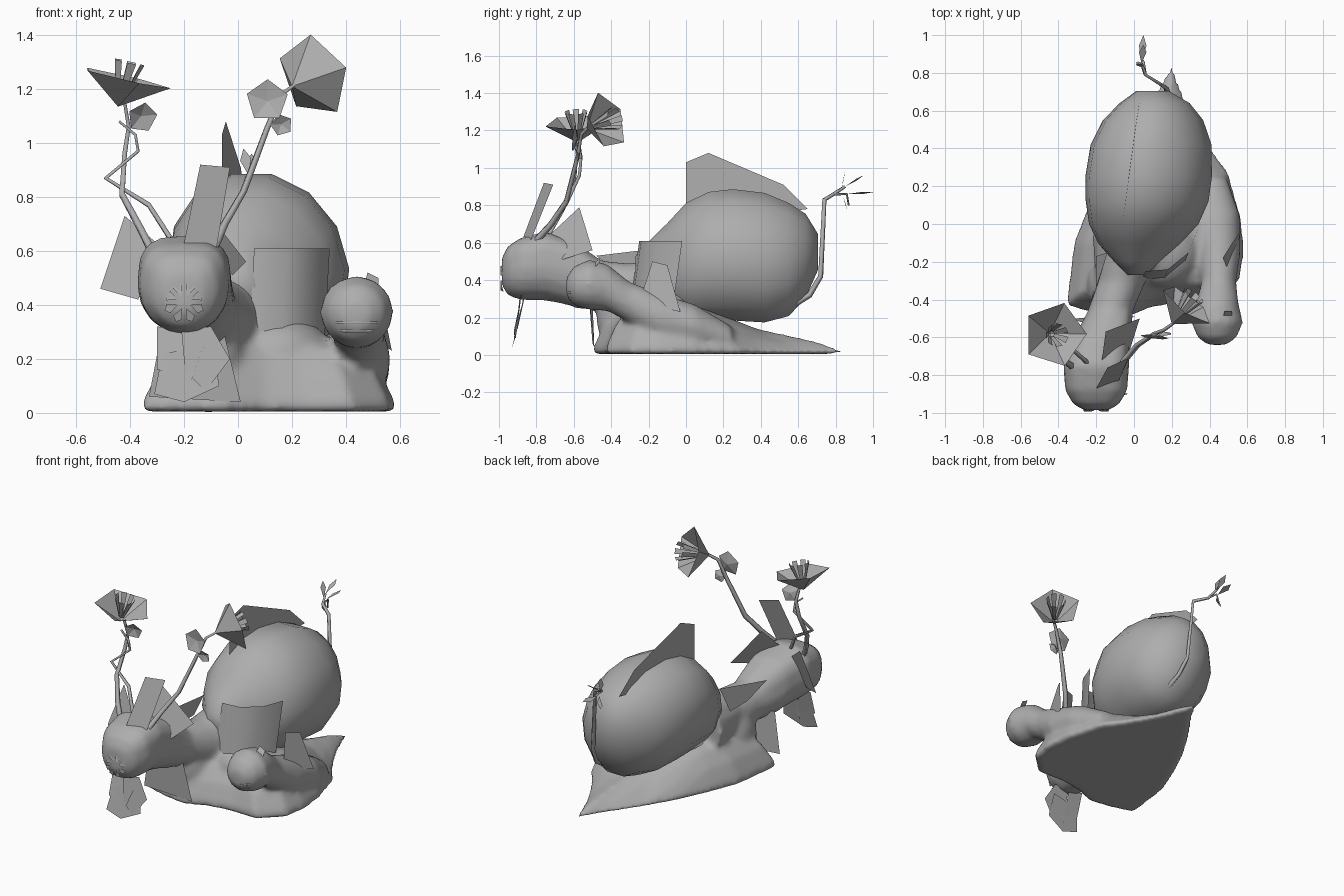
import bpy, bmesh, math
from mathutils import Vector, Matrix

cube = bpy.data.objects.get("Cube")
if cube:
    bpy.data.objects.remove(cube, do_unlink=True)

grey = bpy.data.materials.new("plain_grey")
grey.use_nodes = True
tone = (0.42, 0.42, 0.42, 1)
grey.diffuse_color = tone
grey.node_tree.nodes["Principled BSDF"].inputs["Base Color"].default_value = tone


def finish(name, bm, smooth=False, closed=False):
    if closed:
        bmesh.ops.recalc_face_normals(bm, faces=bm.faces[:])
    mesh = bpy.data.meshes.new(name)
    bm.to_mesh(mesh)
    bm.free()
    mesh.materials.append(grey)
    for p in mesh.polygons:
        p.use_smooth = smooth
    obj = bpy.data.objects.new(name, mesh)
    bpy.context.collection.objects.link(obj)
    return obj


def bridge(bm, rings):
    """Skin a list of point rings and cap both ends."""
    rows = [[bm.verts.new(p) for p in ring] for ring in rings]
    n = len(rows[0])
    for a, b in zip(rows, rows[1:]):
        for i in range(n):
            j = (i + 1) % n
            bm.faces.new((a[i], a[j], b[j], b[i]))
    bm.faces.new(rows[0])
    bm.faces.new(rows[-1])


def loft(bm, sections, sides, square=1.0):
    """Upright oval sections (x, y, z, half width, half height) along y."""
    rings = []
    for x, y, z, w, h in sections:
        ring = []
        for i in range(sides):
            a = math.tau * i / sides
            c, s = math.cos(a), math.sin(a)
            e = square if s > 0.01 else 1.0
            ring.append((x + w * math.copysign(abs(c) ** e, c), y,
                         z + h * math.copysign(abs(s) ** e, s)))
        rings.append(ring)
    bridge(bm, rings)


def blob(bm, centre, size):
    m = Matrix.Translation(centre) @ Matrix.Diagonal((*size, 1))
    bmesh.ops.create_icosphere(bm, subdivisions=3, radius=1, matrix=m)


def plate(name, *points):
    bm = bmesh.new()
    bm.faces.new([bm.verts.new(p) for p in points])
    return finish(name, bm)


def stalk(name, points, start, end):
    curve = bpy.data.curves.new(name, "CURVE")
    curve.dimensions = "3D"
    curve.bevel_depth = 1
    curve.bevel_resolution = 0
    curve.use_fill_caps = True
    line = curve.splines.new("POLY")
    line.points.add(len(points) - 1)
    for i, p in enumerate(points):
        line.points[i].co = (*p, 1)
        line.points[i].radius = start + (end - start) * i / (len(points) - 1)
    curve.materials.append(grey)
    obj = bpy.data.objects.new(name, curve)
    bpy.context.collection.objects.link(obj)


def flower(name, tip, axis, radius, depth, turn=0.0, stamens=0):
    """Five sided cup opening along axis, with flat stamen strips."""
    bm = bmesh.new()
    apex = bm.verts.new((0, 0, 0))
    rim = [bm.verts.new((radius * math.cos(turn + math.tau * i / 5),
                         radius * math.sin(turn + math.tau * i / 5), depth)) for i in range(5)]
    for i in range(5):
        bm.faces.new((apex, rim[i], rim[(i + 1) % 5]))
    for i in range(stamens):
        a = math.tau * i / stamens
        out, side = Vector((math.cos(a), math.sin(a), 0)), Vector((-math.sin(a), math.cos(a), 0))
        base, top = out * 0.015 + Vector((0, 0, depth * 0.3)), out * 0.06 + Vector((0, 0, depth + 0.06))
        bm.faces.new([bm.verts.new(v) for v in (base - side * 0.008, base + side * 0.008,
                                                top + side * 0.017, top - side * 0.017)])
    q = Vector(axis).to_track_quat("Z", "Y").to_matrix().to_4x4()
    bm.transform(Matrix.Translation(tip) @ q)
    return finish(name, bm)


# Body: spreading foot, chest and two necks fused into one skin
outline = [(-.36, -.43), (-.2, -.48), (-.05, -.5), (.1, -.44), (.25, -.42), (.42, -.43),
           (.56, -.3), (.585, -.15), (.57, .03), (.5, .28), (.4, .42), (.29, .62),
           (.2, .85), (.13, .73), (-.03, .5), (-.15, .3), (-.25, .08), (-.32, -.1)]
bm = bmesh.new()
rings = []
for s, h in ((1, 0), (.985, .045), (.87, .15), (.7, .235), (.5, .27), (.3, .28)):
    ring = []
    for x, y in outline:
        px, py = .12 + (x - .12) * s, -.05 + (y + .05) * s
        ring.append((px, py, .005 + h * max(.4, min(1, (.75 - py) / .75))))
    rings.append(ring)
bridge(bm, rings)
blob(bm, (-.11, -.32, .2), (.14, .16, .2))
blob(bm, (.15, -.14, .22), (.2, .2, .14))
loft(bm, [(-.02, -.05, .33, .2, .2), (-.07, -.3, .33, .135, .16), (-.12, -.45, .37, .12, .135),
          (-.17, -.6, .43, .15, .18)], 16)
loft(bm, [(-.12, -.45, .37, .11, .12), (-.17, -.6, .435, .15, .175), (-.2, -.75, .475, .175, .185),
          (-.2, -.88, .46, .165, .168), (-.2, -.95, .45, .125, .135),
          (-.2, -.985, .445, .07, .075)], 16, .65)
loft(bm, [(.4, .25, .08, .09, .07), (.43, .05, .15, .13, .12), (.45, -.15, .2, .115, .135),
          (.45, -.3, .28, .092, .11), (.44, -.42, .36, .114, .126), (.44, -.52, .375, .138, .135),
          (.44, -.6, .37, .105, .105), (.44, -.64, .365, .05, .05)], 16)
body = finish("body", bm, True, True)
remesh = body.modifiers.new("fuse", "REMESH")
remesh.mode = "VOXEL"
remesh.voxel_size = .018
remesh.use_smooth_shade = True
soften = body.modifiers.new("soften", "SMOOTH")
soften.factor = .5
soften.iterations = 6

# Shell, leaning slightly to its right, and its dorsal fin
bm = bmesh.new()
loft(bm, [(.01, -.27, .47, .05, .06), (.01, -.2, .47, .12, .14), (.025, -.1, .47, .22, .24),
          (.05, 0, .5, .29, .32), (.07, .12, .53, .325, .35), (.078, .25, .535, .335, .36),
          (.09, .42, .52, .32, .355), (.1, .55, .51, .265, .31), (.11, .64, .53, .185, .23),
          (.1, .705, .55, .085, .1)], 14)
lean = Matrix.Identity(4)
lean[0][2], lean[0][3] = -.08, .042
bm.transform(lean)
finish("shell", bm, True, True)
plate("dorsal_fin", (-.06, 0, .8), (-.06, 0, 1.03), (-.045, .12, 1.08), (.01, .52, .91),
      (.03, .65, .78), (.005, .5, .76))

# Collar sheet wrapped round the front of the shell
bm = bmesh.new()
columns = [[bm.verts.new((x + lift * .02, y + lift * .05, .26 + lift * .35)) for lift in (0, .5, 1)]
           for x, y in ((.04, -.3), (.16, -.29), (.27, -.2), (.32, -.07))]
for a, b in zip(columns, columns[1:]):
    for i in range(2):
        bm.faces.new((a[i], b[i], b[i + 1], a[i + 1]))
finish("collar", bm, True)

# Leaf plates around head, neck and sides
plate("crest_leaf", (-.2, -.87, .63), (-.08, -.83, .61), (-.03, -.71, .91), (-.14, -.76, .92))
plate("left_cheek_leaf", (-.15, -.57, .79), (.03, -.5, .56), (-.02, -.66, .51), (-.17, -.72, .65))
plate("right_cheek_leaf", (-.51, -.62, .46), (-.42, -.58, .73), (-.29, -.68, .62), (-.37, -.72, .42))
plate("right_collar_leaf", (-.14, -.15, .57), (-.25, -.48, .53), (-.2, -.35, .43), (-.2, -.17, .43))
plate("side_fin", (.47, -.18, .5), (.52, -.1, .48), (.57, -.03, .23), (.5, -.25, .28))

# Beard leaves under the main head
plate("beard_front", (-.21, -.89, .31), (-.1, -.88, .32), (-.03, -.9, .2), (-.12, -.92, .08),
      (-.17, -.92, .13), (-.19, -.91, .09))
plate("beard_right", (-.3, -.86, .32), (-.2, -.87, .31), (-.19, -.9, .14), (-.3, -.91, .16))
plate("beard_low", (-.28, -.89, .22), (-.09, -.88, .25), (-.07, -.91, .1), (-.2, -.93, .04),
      (-.31, -.92, .07))
plate("throat_leaf", (-.28, -.52, .32), (-.05, -.5, .29), (.01, -.49, .04), (-.33, -.5, .06))

# Ring of mouth petals
bm = bmesh.new()
for i in range(8):
    a = math.tau * (i + .5) / 8
    spin = Matrix.Translation((-.2, -.985, .41)) @ Matrix.Rotation(a, 4, "Y")
    bm.faces.new([bm.verts.new(spin @ Vector(p)) for p in
                  ((.025, -.005, 0), (.062, -.008, -.018), (.078, .01, 0), (.062, -.008, .018))])
finish("mouth_petals", bm)

# Lips of the small head
bm = bmesh.new()
blob(bm, (.44, -.6, .335), (.085, .04, .014))
blob(bm, (.44, -.595, .305), (.07, .035, .014))
finish("small_head_lips", bm, True)
plate("small_head_crest", (.47, -.5, .48), (.48, -.46, .52), (.52, -.46, .5), (.52, -.5, .45))

# Flowering eye stalks
stalk("right_stalk", [(-.32, -.76, .6), (-.36, -.73, .68), (-.43, -.64, .81), (-.42, -.57, .96),
                      (-.405, -.56, 1.06), (-.42, -.58, 1.15)], .018, .008)
stalk("right_twig", [(-.24, -.74, .63), (-.33, -.66, .77), (-.49, -.61, .87), (-.37, -.59, .97),
                     (-.38, -.59, 1.03), (-.44, -.58, 1.08)], .012, .006)
stalk("left_stalk", [(-.09, -.8, .61), (-.05, -.72, .7), (.02, -.64, .82), (.11, -.58, 1.06),
                     (.16, -.56, 1.18), (.23, -.51, 1.23)], .02, .008)
flower("right_flower", (-.445, -.58, 1.135), (.23, -.05, 1), .175, .11, 1.17, 7)
flower("left_flower", (.2, -.53, 1.21), (.58, .76, .28), .16, .14, .43, 7)
flower("left_bud", (.11, -.58, 1.155), (-.1, -1, .1), .08, .02, .3)
flower("left_small_bud", (.16, -.57, 1.07), (.1, -1, -.2), .042, .015, .6)
flower("right_bud", (-.36, -.56, 1.1), (.3, -1, -.3), .058, .02, .2)

# Tail sprig with small leaves
stalk("tail_stalk", [(.2, .56, .26), (.19, .66, .32), (.17, .72, .42), (.14, .74, .83),
                     (.06, .79, .86), (.04, .85, .9)], .018, .008)
stalk("tail_twig", [(.06, .79, .86), (.05, .86, .86), (.04, .87, .8)], .008, .005)
for i, (a, b) in enumerate([((.04, .83, .88), (.02, .85, .98)), ((.04, .85, .9), (.05, .95, .96)),
                            ((.04, .86, .86), (.05, 1.0, .87)), ((.04, .84, .85), (.02, .86, .78))]):
    a, b = Vector(a), Vector(b)
    mid, w = a.lerp(b, .6), Vector((.02, 0, .006))
    plate(f"tail_leaf_{i + 1}", a, mid + w, b, mid - w)
